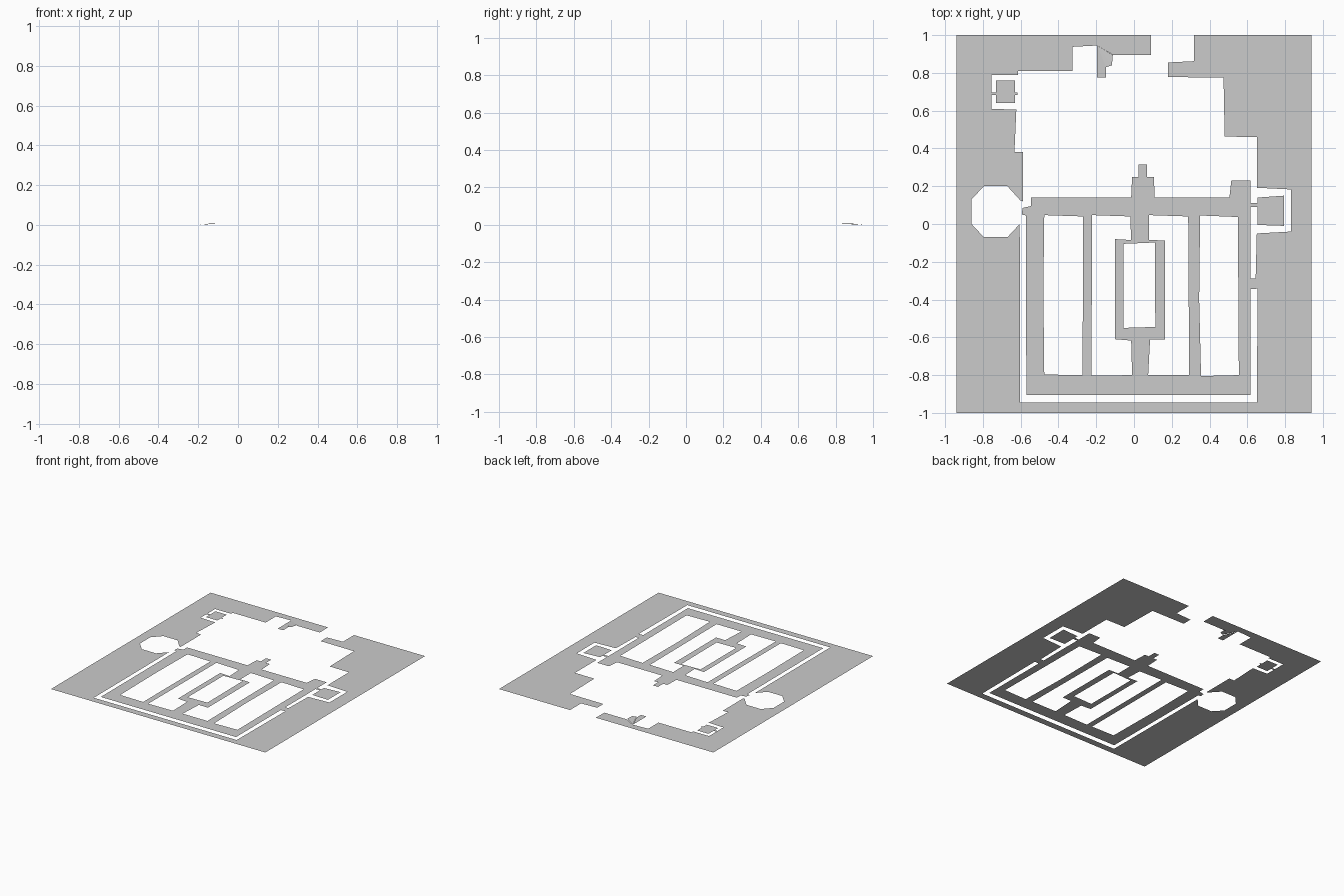
import bpy
import bmesh
from mathutils import Vector
from mathutils.geometry import tessellate_polygon


def plate(name, outline, holes=()):
    """Flat upward-facing sheet from an outline and optional cut-outs."""
    loops = [[Vector((x, y, 0)) for x, y in loop] for loop in (outline, *holes)]
    points = [p for loop in loops for p in loop]
    bm = bmesh.new()
    verts = [bm.verts.new(p) for p in points]
    for a, b, c in tessellate_polygon(loops):
        normal = (points[b] - points[a]).cross(points[c] - points[a])
        if abs(normal.z) > 1e-9:
            order = (a, b, c) if normal.z > 0 else (a, c, b)
            bm.faces.new([verts[i] for i in order])
    return finish(name, bm)


def finish(name, bm):
    mesh = bpy.data.meshes.new(name)
    bm.to_mesh(mesh)
    bm.free()
    obj = bpy.data.objects.new(name, mesh)
    bpy.context.collection.objects.link(obj)
    return obj


def rect(x0, y0, x1, y1):
    return [(x0, y0), (x1, y0), (x1, y1), (x0, y1)]


# Surrounding ground: inner edge from the top opening down the left side
left_edge = [
    (0.09, 1), (0.09, 0.895), (-0.11, 0.895), (-0.195, 0.945),
    (-0.325, 0.938), (-0.325, 0.81), (-0.615, 0.81), (-0.615, 0.79),
    (-0.755, 0.79), (-0.755, 0.61), (-0.623, 0.605), (-0.633, 0.38),
    (-0.588, 0.38), (-0.588, 0.12), (-0.602, 0.125)]
octagon_bay = [
    (-0.67, 0.2), (-0.795, 0.2), (-0.86, 0.13), (-0.86, 0.0),
    (-0.795, -0.07), (-0.67, -0.07), (-0.605, 0.0)]
right_edge = [
    (-0.603, -0.945), (0.65, -0.945), (0.655, -0.345), (0.646, -0.34),
    (0.644, -0.288), (0.65, -0.05), (0.83, -0.04), (0.83, 0.183),
    (0.65, 0.192), (0.65, 0.46), (0.48, 0.463), (0.474, 0.775),
    (0.18, 0.778), (0.18, 0.855), (0.317, 0.862), (0.317, 1)]
frame = [(0.94, 1), (0.94, -1), (-0.94, -1), (-0.94, 1)]
plate("surrounding_ground", left_edge + octagon_bay + right_edge + frame)

# Main floor with its windows
floor_outline = [
    (-0.57, -0.905), (0.617, -0.905), (0.617, 0.23), (0.515, 0.23),
    (0.505, 0.14), (0.11, 0.14), (0.105, 0.25), (0.07, 0.25),
    (0.07, 0.315), (0.025, 0.315), (0.025, 0.25), (-0.01, 0.25),
    (-0.015, 0.14), (-0.545, 0.14), (-0.545, 0.095), (-0.59, 0.085),
    (-0.594, 0.05), (-0.572, 0.045)]
floor_holes = [
    [(-0.475, 0.047), (-0.27, 0.04), (-0.272, -0.8), (-0.475, -0.797), (-0.48, -0.35)],
    [(-0.222, 0.047), (-0.02, 0.04), (-0.015, -0.085), (-0.1, -0.08),
     (-0.1, -0.61), (-0.015, -0.617), (-0.01, -0.8), (-0.225, -0.803)],
    [(0.08, 0.047), (0.287, 0.04), (0.292, -0.8), (0.075, -0.8),
     (0.085, -0.612), (0.165, -0.612), (0.165, -0.087), (0.08, -0.085)],
    [(0.35, 0.045), (0.55, 0.037), (0.555, -0.8), (0.355, -0.805), (0.345, -0.4)],
    [(-0.055, -0.105), (0.11, -0.098), (0.113, -0.545), (-0.055, -0.55)]]
plate("main_floor", floor_outline, floor_holes)

# Side pads and the narrow links joining them
plate("right_pad", [(0.655, -0.005), (0.795, -0.01), (0.795, 0.15), (0.655, 0.14)])
plate("left_pad", rect(-0.73, 0.64, -0.63, 0.76))
links = [(-0.755, 0.683, -0.73, 0.697), (-0.63, 0.683, -0.617, 0.697),
         (0.617, 0.09, 0.655, 0.11), (0.617, -0.345, 0.646, -0.288)]
for i, box in enumerate(links):
    plate(f"link_{i + 1}", rect(*box))

# Hanging finger at the top wall
plate("wall_finger", [(-0.195, 0.775), (-0.147, 0.775), (-0.147, 0.83), (-0.195, 0.945)])

# Slightly raised ramp beside the finger
bm = bmesh.new()
tip = bm.verts.new((-0.195, 0.945, 0))
rim = [bm.verts.new(p) for p in (
    (-0.147, 0.83, 0.006), (-0.117, 0.84, 0.008), (-0.112, 0.895, 0.006))]
for a, b in zip(rim, rim[1:]):
    bm.faces.new((tip, a, b))
finish("raised_ramp", bm)
